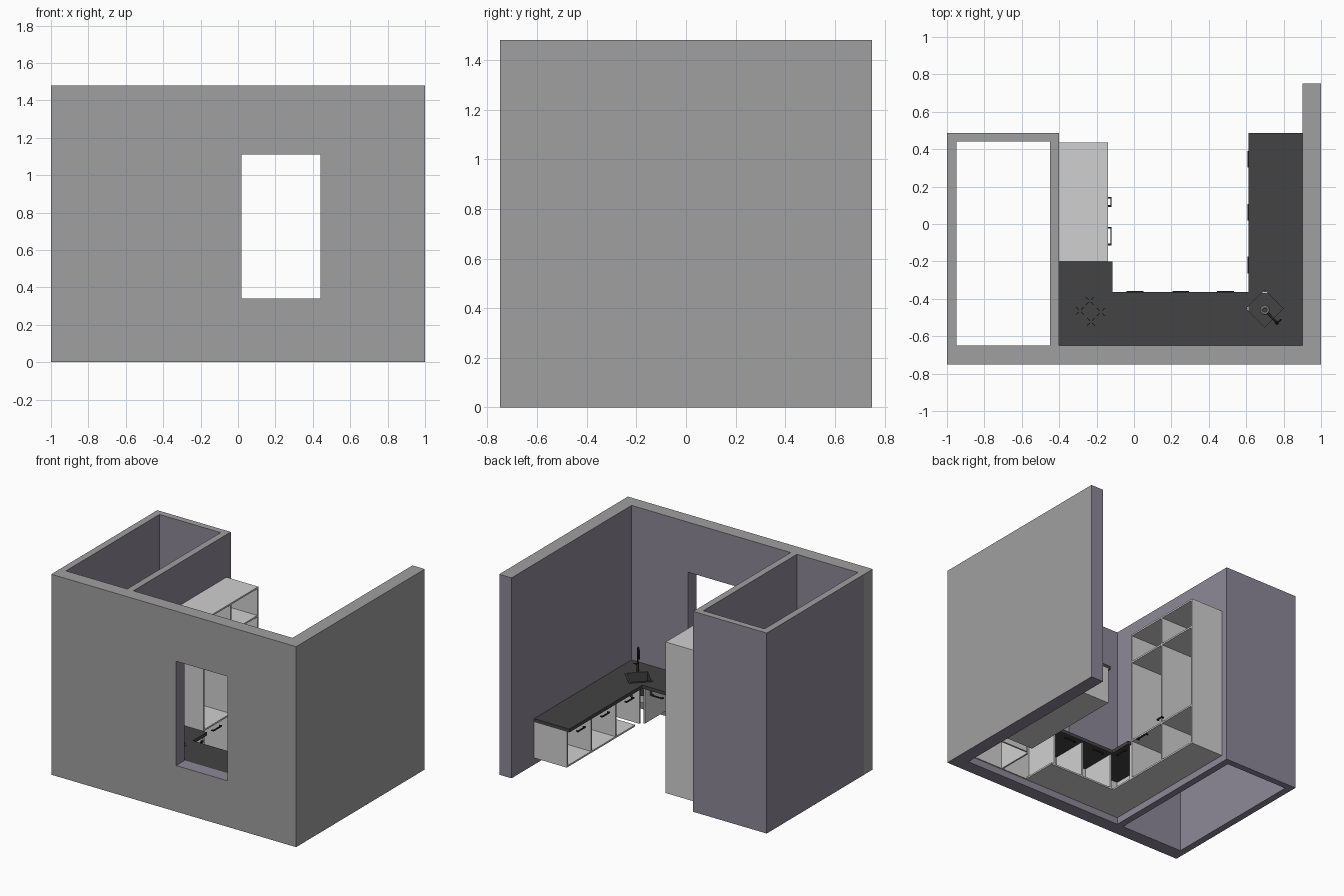
import bpy, bmesh, math
from mathutils import Matrix, Vector

if "Cube" in bpy.data.objects:
    bpy.data.objects.remove(bpy.data.objects["Cube"])


def material(name, r, g, b):
    m = bpy.data.materials.new(name)
    m.diffuse_color = (r, g, b, 1)
    m.use_nodes = True
    m.node_tree.nodes["Principled BSDF"].inputs["Base Color"].default_value = m.diffuse_color
    return m


GREY = material("wall_grey", 0.35, 0.35, 0.35)
PURPLE = material("wall_mauve", 0.266, 0.246, 0.31)
WHITE = material("cabinet_white", 0.63, 0.63, 0.63)
DARK = material("counter_charcoal", 0.056, 0.056, 0.056)
BLACK = material("fitting_black", 0.018, 0.018, 0.018)
METAL = material("drain_metal", 0.4, 0.4, 0.4)


def finish(name, bm, *mats):
    bmesh.ops.recalc_face_normals(bm, faces=bm.faces)
    me = bpy.data.meshes.new(name)
    bm.to_mesh(me)
    bm.free()
    for m in mats:
        me.materials.append(m)
    ob = bpy.data.objects.new(name, me)
    bpy.context.collection.objects.link(ob)
    return ob


def boxes(name, specs, *mats, at=(0, 0, 0), turn=0):
    """Boxes given as (x0, x1, y0, y1, z0, z1), joined, turned about z and moved."""
    bm = bmesh.new()
    for x0, x1, y0, y1, z0, z1 in specs:
        mat = Matrix.Translation(((x0 + x1) / 2, (y0 + y1) / 2, (z0 + z1) / 2)) @ \
            Matrix.Diagonal((x1 - x0, y1 - y0, z1 - z0, 1))
        bmesh.ops.create_cube(bm, size=1, matrix=mat)
    bm.transform(Matrix.Translation(at) @ Matrix.Rotation(turn, 4, 'Z'))
    return finish(name, bm, *mats)


def prism(name, pts, z0, z1, *mats):
    bm = bmesh.new()
    f = bm.faces.new([bm.verts.new((x, y, z0)) for x, y in pts])
    ext = bmesh.ops.extrude_face_region(bm, geom=[f])
    bmesh.ops.translate(bm, vec=(0, 0, z1 - z0),
                        verts=[v for v in ext["geom"] if isinstance(v, bmesh.types.BMVert)])
    return finish(name, bm, *mats)


def cut(ob, cutter):
    mod = ob.modifiers.new("cut", 'BOOLEAN')
    mod.operation, mod.solver, mod.object = 'DIFFERENCE', 'EXACT', cutter
    bpy.context.view_layer.objects.active = ob
    bpy.ops.object.modifier_apply(modifier=mod.name)
    bpy.data.objects.remove(cutter)


def tube(name, pts, radius, mat):
    cu = bpy.data.curves.new(name, 'CURVE')
    cu.dimensions = '3D'
    cu.bevel_depth, cu.bevel_resolution, cu.use_fill_caps = radius, 2, True
    sp = cu.splines.new('POLY')
    sp.points.add(len(pts) - 1)
    for p, co in zip(sp.points, pts):
        p.co = (*co, 1)
    cu.materials.append(mat)
    ob = bpy.data.objects.new(name, cu)
    bpy.context.collection.objects.link(ob)


H = 1.48
# Walls: mauve inside, grey on top and on the street sides
front = boxes("front_wall", [(-1, 1, -0.75, -0.65, 0, H)], PURPLE, GREY)
cut(front, boxes("window_cutter", [(0.02, 0.44, -0.9, -0.5, 0.34, 1.11)]))
right = boxes("right_wall", [(0.9, 1, -0.65, 0.75, 0, H)], PURPLE, GREY)
closet = prism("closet_walls", [(-1, -0.65), (-0.95, -0.65), (-0.95, 0.44), (-0.45, 0.44),
                                (-0.45, -0.65), (-0.4, -0.65), (-0.4, 0.487), (-1, 0.487)],
               0, H, PURPLE, GREY)
for wall in (front, right, closet):
    for p in wall.data.polygons:
        n, c = p.normal, p.center
        street = (n.z > 0.9 and c.z > 1.4) or (n.y < -0.9 and c.y < -0.74) or \
            (n.x > 0.9 and c.x > 0.99) or (n.x < -0.9 and c.x < -0.99 and wall is front)
        p.material_index = int(street)

# Countertop with a turned sink cut-out
top = prism("countertop", [(-0.4, -0.65), (0.9, -0.65), (0.9, 0.487), (0.612, 0.487),
                           (0.612, -0.363), (-0.115, -0.363), (-0.115, -0.2), (-0.4, -0.2)],
            0.315, 0.34, DARK)
SINK, Q = (0.7, -0.452, 0), math.pi / 4
cut(top, boxes("sink_cutter", [(-0.07, 0.07, -0.07, 0.07, 0.2, 0.5)], at=SINK, turn=Q))
a, b = 0.07, 0.084
boxes("sink_basin", [(-a, a, -a, a, 0.235, 0.24), (-a - .004, -a, -a, a, 0.235, 0.34),
                     (a, a + .004, -a, a, 0.235, 0.34), (-a, a, -a - .004, -a, 0.235, 0.34),
                     (-a, a, a, a + .004, 0.235, 0.34)], DARK, at=SINK, turn=Q)
boxes("sink_rim", [(-b, -a, -b, b, 0.34, 0.344), (a, b, -b, b, 0.34, 0.344),
                   (-a, a, -b, -a, 0.34, 0.344), (-a, a, a, b, 0.34, 0.344)],
      DARK, at=SINK, turn=Q)
bpy.ops.mesh.primitive_torus_add(location=(0.7, -0.46, 0.243), major_radius=0.018,
                                 minor_radius=0.006, major_segments=20, minor_segments=6)
drain = bpy.context.object
drain.name = "sink_drain"
drain.data.materials.append(METAL)
bpy.ops.object.shade_smooth_by_angle()

# Faucet: post, arched spout and lever
base, out = Vector((0.765, -0.53, 0)), Vector((-0.68, 0.73, 0))
path = [base + Vector((0, 0, 0.34)), base + Vector((0, 0, 0.49))]
for i in range(1, 9):
    t = math.pi * i / 8
    path.append(base + out * 0.035 * (1 - math.cos(t)) + Vector((0, 0, 0.49 + 0.035 * math.sin(t))))
path.append(path[-1] - Vector((0, 0, 0.03)))
tube("faucet_spout", path, 0.006, BLACK)
tube("faucet_base", [base + Vector((0, 0, 0.34)), base + Vector((0, 0, 0.40))], 0.01, BLACK)
tube("faucet_lever", [base + Vector((0, 0, 0.385)), base + Vector((0.022, 0.02, 0.40))], 0.004, BLACK)

# Hob: thin plate, pan supports and a row of knobs
HOB = (-0.228, -0.462, 0)
boxes("hob_plate", [(-0.085, 0.095, -0.085, 0.085, 0.34, 0.343)], DARK, at=HOB, turn=Q)
bars = []
for cx in (-0.045, 0.03):
    for cy in (-0.042, 0.042):
        bars += [(cx - 0.03, cx + 0.03, cy - 0.002, cy + 0.002, 0.343, 0.352),
                 (cx - 0.002, cx + 0.002, cy - 0.03, cy + 0.03, 0.343, 0.352),
                 (cx - 0.01, cx + 0.01, cy - 0.01, cy + 0.01, 0.343, 0.348)]
bars += [(0.078, 0.088, y - 0.005, y + 0.005, 0.343, 0.351) for y in (-.05, -.025, 0, .025, .05)]
boxes("hob_supports_and_knobs", bars, DARK, at=HOB, turn=Q)

# Base cabinets: open boxes with thin panels
T, Z0, Z1 = 0.012, 0.05, 0.315
ys = [-0.36, -0.08, 0.205, 0.487]
boxes("right_cabinets",
      [(0.632, 0.9, max(y - T, -0.372), y, Z0, Z1) for y in ys] +
      [(0.632, 0.9, -0.31, 0.487, Z0, Z0 + T), (0.892, 0.9, -0.65, 0.487, Z0, Z1)], WHITE)
xs = [-0.12, 0.13, 0.37, 0.61]
boxes("front_cabinets",
      [(x - T / 2, x + T / 2, -0.65, -0.383, Z0, Z1) for x in xs] +
      [(-0.4, 0.40, -0.65, -0.383, Z0, Z0 + T), (-0.4, 0.9, -0.65, -0.642, Z0, Z1)], WHITE)
boxes("left_cabinet", [(-0.4, -0.14, -0.383, -0.2, Z0, Z0 + T), (-0.4, -0.392, -0.65, -0.2, Z0, Z1),
                       (-0.4, -0.14, -0.212, -0.2, Z0, Z1)], WHITE)

# Tall cabinet with two columns and shelves
C0, C1, TOP = -0.2, 0.437, 1.165
tall = [(-0.4, -0.14, y, y + T, Z0, TOP) for y in (C0, 0.113, C1 - T)]
tall += [(-0.4, -0.14, C0, C1, z, z + T) for z in (Z0, 0.34, 0.945, TOP - T)]
tall.append((-0.4, -0.392, C0, C1, Z0, TOP))
boxes("tall_cabinet", tall, WHITE)


# Bar handles: a grip and two short feet
def handle(name, x, y, z, turn, length=0.09):
    h = length / 2
    boxes(name, [(0.006, 0.012, -h, h, -0.005, 0.005), (-0.006, 0.006, -h, -h + 0.01, -0.004, 0.004),
                 (-0.006, 0.006, h - 0.01, h, -0.004, 0.004)], BLACK, at=(x, y, z), turn=turn)


for i in range(3):
    handle(f"right_handle_{i + 1}", 0.620, (ys[i] + ys[i + 1]) / 2, 0.285, math.pi)
    handle(f"front_handle_{i + 1}", (xs[i] + xs[i + 1]) / 2, -0.371, 0.285, math.pi / 2)
handle("left_handle", -0.128, -0.28, 0.285, 0)
handle("tall_lower_handle", -0.132, -0.065, 0.315, 0, 0.1)
handle("tall_upper_handle", -0.132, 0.118, 0.375, 0, 0.055)
